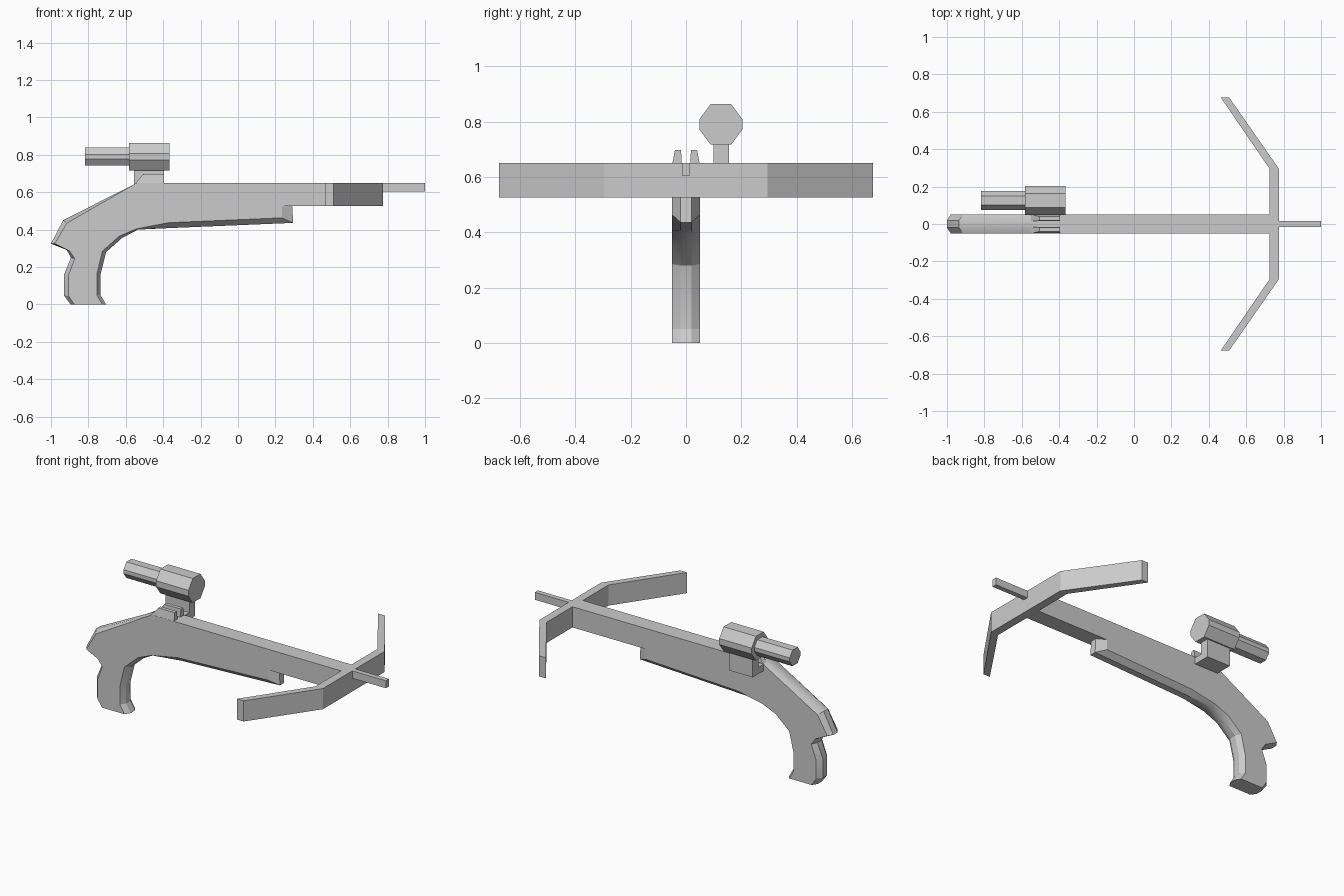
import bpy, bmesh, math


def make_object(name, bm):
    bmesh.ops.remove_doubles(bm, verts=bm.verts, dist=0.0005)
    bmesh.ops.recalc_face_normals(bm, faces=bm.faces)
    mesh = bpy.data.meshes.new(name)
    bm.to_mesh(mesh)
    bm.free()
    ob = bpy.data.objects.new(name, mesh)
    bpy.context.collection.objects.link(ob)
    return ob


def loft(name, rings):
    """Join equal-sized closed rings of 3D points and cap both ends."""
    bm = bmesh.new()
    loops = [[bm.verts.new(p) for p in ring] for ring in rings]
    n = len(loops[0])
    for a, b in zip(loops, loops[1:]):
        for i in range(n):
            j = (i + 1) % n
            bm.faces.new((a[i], a[j], b[j], b[i]))
    bm.faces.new(loops[0])
    bm.faces.new(loops[-1])
    return make_object(name, bm)


def box(name, x, y, z):
    ring = [(y[0], z[0]), (y[1], z[0]), (y[1], z[1]), (y[0], z[1])]
    return loft(name, [[(px, a, b) for a, b in ring] for px in x])


# Stock and grip: (centre x, centre z, side x, side z), chamfered towards the sides
stock = [
    (0.75, 0.65, 0.75, 0.65), (-0.54, 0.65, -0.54, 0.65),
    (-0.935, 0.45, -0.915, 0.435), (-1.0, 0.325, -0.98, 0.325),
    (-0.917, 0.294, -0.90, 0.285), (-0.893, 0.25, -0.873, 0.245),
    (-0.93, 0.16, -0.905, 0.16), (-0.93, 0.047, -0.905, 0.045),
    (-0.895, 0.0, -0.875, 0.0), (-0.705, 0.0, -0.725, 0.0),
    (-0.735, 0.05, -0.755, 0.05), (-0.735, 0.16, -0.755, 0.16),
    (-0.705, 0.28, -0.725, 0.285), (-0.62, 0.355, -0.635, 0.365),
    (-0.535, 0.40, -0.54, 0.405), (-0.37, 0.408, -0.37, 0.437),
    (0.295, 0.436, 0.235, 0.463), (0.29, 0.525, 0.235, 0.525),
    (0.75, 0.525, 0.75, 0.525),
]
side = lambda y: [(s[2], y, s[3]) for s in stock]
centre = lambda y: [(s[0], y, s[1]) for s in stock]
body = loft("stock", [side(-0.05), centre(-0.02), centre(0.02), side(0.05)])
bpy.context.view_layer.objects.active = body
body.select_set(True)
bpy.ops.object.shade_smooth_by_angle(angle=math.radians(26))
body.select_set(False)

# Bow limbs, swept along y
limb = [(0.465, 0.51, -0.675), (0.725, 0.775, -0.295),
        (0.725, 0.775, 0.295), (0.465, 0.51, 0.675)]
loft("bow_limbs", [[(a, y, 0.525), (b, y, 0.525), (b, y, 0.65), (a, y, 0.65)]
                   for a, b, y in limb])

# Front rail
box("front_rail", (0.76, 1.0), (-0.015, 0.015), (0.605, 0.65))

# Pair of rear sight prongs with sloped backs
for s, label in ((-1, "right"), (1, "left")):
    low = [(-0.55, s * 0.05, 0.645), (-0.55, s * 0.015, 0.645),
           (-0.395, s * 0.015, 0.645), (-0.395, s * 0.05, 0.645)]
    high = [(-0.505, s * 0.04, 0.698), (-0.505, s * 0.018, 0.698),
            (-0.395, s * 0.018, 0.698), (-0.395, s * 0.04, 0.698)]
    loft("sight_prong_" + label, [low, high])

# L-shaped scope mount on the stock side
mount = [(0.045, 0.605), (0.155, 0.605), (0.155, 0.725),
         (0.10, 0.725), (0.10, 0.645), (0.045, 0.645)]
loft("scope_mount", [[(x, y, z) for y, z in mount] for x in (-0.555, -0.395)])

# Eight-sided scope: wide body and narrow eyepiece
octagon = [(0.037, 0.0735), (0.078, 0.018), (0.078, -0.018), (0.037, -0.0735),
           (-0.037, -0.0735), (-0.078, -0.018), (-0.078, 0.018), (-0.037, 0.0735)]
for name, x0, x1, k in (("scope_body", -0.582, -0.365, 1.0),
                        ("scope_eyepiece", -0.818, -0.575, 0.66)):
    loft(name, [[(x, 0.126 + k * y, 0.79 + k * z) for y, z in octagon]
                for x in (x0, x1)])
